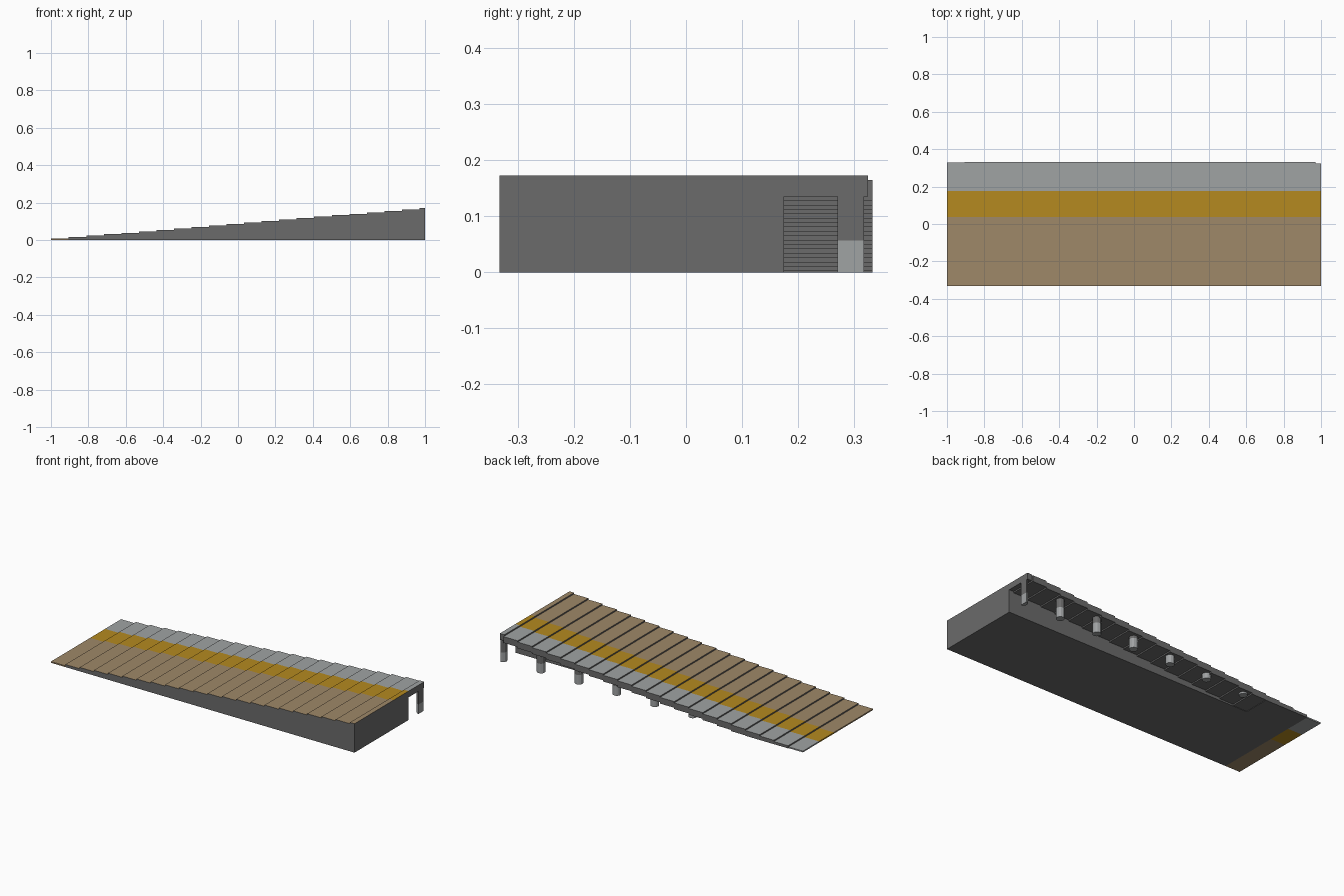
import bpy, bmesh, math
from mathutils import Matrix, Vector

cube = bpy.data.objects.get("Cube")
if cube:
    bpy.data.objects.remove(cube, do_unlink=True)


def material(name, rgb):
    m = bpy.data.materials.new(name)
    m.use_nodes = True
    m.diffuse_color = (*rgb, 1)
    m.node_tree.nodes["Principled BSDF"].inputs["Base Color"].default_value = (*rgb, 1)
    return m


MATS = [material("dark_concrete", (0.147, 0.147, 0.147)),
        material("light_grey", (0.352, 0.366, 0.371)),
        material("ochre_stripe", (0.462, 0.254, 0.014)),
        material("tan_paving", (0.342, 0.246, 0.138))]
DARK, GREY, OCHRE, TAN = range(4)

COUNT = 22           # number of treads
TOP = 0.172          # height of the highest tread
RISE = TOP / COUNT
THICK = 0.037        # tread slab thickness
Y0, Y1 = -0.332, 0.332
STRIPE = (0.037, 0.177)   # ochre band, also the edge of the grey overhang
EDGES = [-1.0] + [-0.905 + 0.09375 * i for i in range(21)] + [1.0]


def finish(name, bm):
    bmesh.ops.recalc_face_normals(bm, faces=bm.faces)
    me = bpy.data.meshes.new(name)
    bm.to_mesh(me)
    bm.free()
    for m in MATS:
        me.materials.append(m)
    ob = bpy.data.objects.new(name, me)
    bpy.context.collection.objects.link(ob)
    return ob


def cut(bm, co, no, **kw):
    geom = bm.verts[:] + bm.edges[:] + bm.faces[:]
    return bmesh.ops.bisect_plane(bm, geom=geom, plane_co=co, plane_no=no, **kw)


def band(y):
    return TAN if y < STRIPE[0] else OCHRE if y < STRIPE[1] else GREY


def top_z(i):
    return RISE * (i + 1)


def soffit_z(i):
    return max(0.0, top_z(i) - THICK)


# Stepped treads: dark slabs with three painted bands on top
for i in range(COUNT):
    xa, xb = EDGES[i], EDGES[i + 1]
    za, zb = soffit_z(i), top_z(i)
    yb = 0.328 if i == 0 else 0.324 if i == COUNT - 1 else Y1
    bm = bmesh.new()
    bmesh.ops.create_cube(bm, size=1, matrix=Matrix.Translation(
        ((xa + xb) / 2, (Y0 + yb) / 2, (za + zb) / 2))
        @ Matrix.Diagonal((xb - xa, yb - Y0, zb - za, 1)))
    for y in STRIPE:
        cut(bm, (0, y, 0), (0, 1, 0))
    bm.normal_update()
    for f in bm.faces:
        # the lowest tread is coloured right through
        if f.normal.z > 0.5 or i == 0:
            f.material_index = band(f.calc_center_median().y)
    finish(f"tread_{i + 1}", bm)

# Solid ramp body under the treads, stepped to meet their undersides
first = next(i for i in range(COUNT) if soffit_z(i) > 0)
profile = [(1.0, 0.0), (EDGES[first], 0.0)]
for i in range(first, COUNT):
    profile += [(EDGES[i], soffit_z(i)), (EDGES[i + 1], soffit_z(i))]
bm = bmesh.new()
face = bm.faces.new([bm.verts.new((x, Y0, z)) for x, z in profile])
ext = bmesh.ops.extrude_face_region(bm, geom=[face])
bmesh.ops.translate(bm, vec=(0, STRIPE[1] - 0.002 - Y0, 0),
                    verts=[g for g in ext["geom"] if isinstance(g, bmesh.types.BMVert)])
finish("ramp_body", bm)

# Round posts under the overhang, with a light foot; the end one is cut flush
for k in range(7):
    x = 1.0 - 0.25 * k
    tread = max(i for i in range(COUNT) if EDGES[i] < x)
    h = top_z(tread) - 0.02
    bm = bmesh.new()
    bmesh.ops.create_cone(bm, cap_ends=True, segments=12, radius1=0.0235,
                          radius2=0.0235, depth=h,
                          matrix=Matrix.Translation((x, 0.2935, h / 2)))
    if h > 0.057:
        cut(bm, (0, 0, 0.057), (0, 0, 1))
    if k == 0:
        res = cut(bm, (1.0, 0, 0), (1, 0, 0), clear_outer=True)
        rim = [g for g in res["geom_cut"] if isinstance(g, bmesh.types.BMEdge)]
        bmesh.ops.holes_fill(bm, edges=rim, sides=0)
        cut(bm, (0, 0, 0.057), (0, 0, 1))
    for f in bm.faces:
        f.material_index = GREY if f.calc_center_median().z < 0.057 else DARK
    finish(f"post_{k + 1}", bm)
